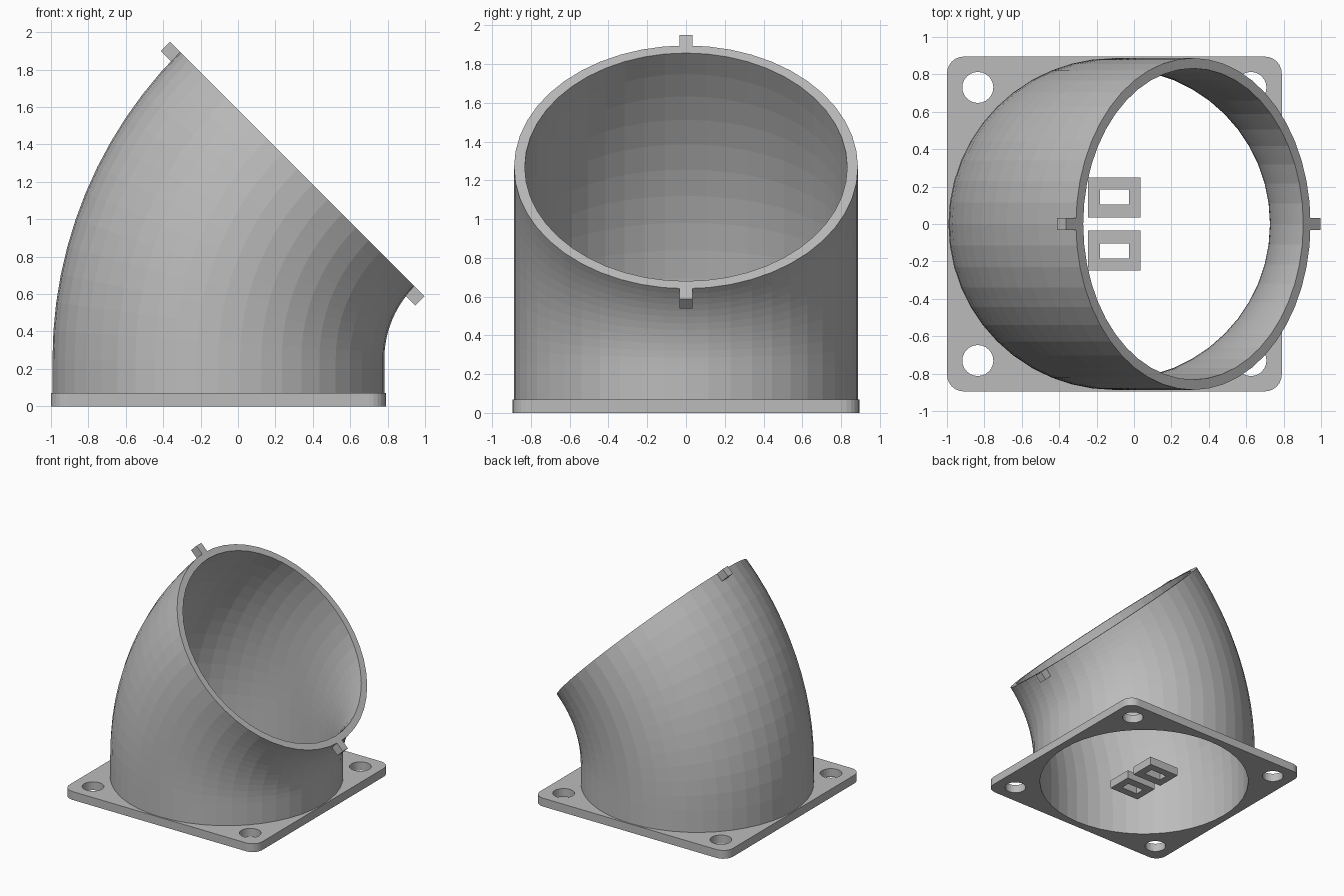
import bpy, bmesh
from math import sin, cos, pi, radians
from mathutils import Vector

if "Cube" in bpy.data.objects:
    bpy.data.objects.remove(bpy.data.objects["Cube"])

CX = -0.105                 # axis of the vertical inlet
R_OUT, R_IN = 0.887, 0.832  # duct wall radii
BEND, Z0 = 1.44, 0.25       # bend radius and height where the bend begins
T = 0.07                    # plate thickness
SIDES, STEPS = 48, 12
END = radians(45)

grey = bpy.data.materials.new("plain grey")
grey.diffuse_color = (0.5, 0.5, 0.5, 1)
grey.use_nodes = True
grey.node_tree.nodes["Principled BSDF"].inputs["Base Color"].default_value = grey.diffuse_color


def add_object(name, mesh):
    ob = bpy.data.objects.new(name, mesh)
    bpy.context.collection.objects.link(ob)
    mesh.materials.clear()
    mesh.materials.append(grey)
    return ob


def circle(x, y, r, n):
    return [(x + r * cos(2 * pi * i / n), y + r * sin(2 * pi * i / n)) for i in range(n)]


def rect(x, y, w, h, r=0.0, n=6):
    """Rectangle outline of half sizes w, h with optional rounded corners."""
    pts = []
    for k, (sx, sy) in enumerate([(1, 1), (-1, 1), (-1, -1), (1, -1)]):
        for i in range(n + 1 if r else 1):
            a = pi / 2 * (k + i / n)
            pts.append((x + sx * (w - r) + r * cos(a), y + sy * (h - r) + r * sin(a)))
    return pts


def flat_part(name, loops):
    """Solid from z=0 to T bounded by the first loop, the others being holes."""
    cu = bpy.data.curves.new(name + "_outline", 'CURVE')
    cu.dimensions, cu.fill_mode, cu.extrude = '2D', 'BOTH', T / 2
    for pts in loops:
        sp = cu.splines.new('POLY')
        sp.points.add(len(pts) - 1)
        for p, (x, y) in zip(sp.points, pts):
            p.co = (x, y, T / 2, 1)
        sp.use_cyclic_u = True
    tmp = bpy.data.objects.new(name + "_tmp", cu)
    bpy.context.collection.objects.link(tmp)
    bpy.context.view_layer.update()
    dg = bpy.context.evaluated_depsgraph_get()
    mesh = bpy.data.meshes.new_from_object(tmp.evaluated_get(dg))
    bpy.data.objects.remove(tmp)
    # 2D curves may drop point z, so settle the part onto the ground
    low = min(v.co.z for v in mesh.vertices)
    for v in mesh.vertices:
        v.co.z -= low
    bm = bmesh.new()
    bm.from_mesh(mesh)
    bmesh.ops.remove_doubles(bm, verts=bm.verts, dist=1e-4)
    bmesh.ops.recalc_face_normals(bm, faces=bm.faces)
    for f in bm.faces:
        f.smooth = False
    bm.to_mesh(mesh)
    bm.free()
    return add_object(name, mesh)


# square mounting flange with duct opening and four bolt holes
bolts = [circle(CX + sx * 0.73, sy * 0.73, 0.083, 24) for sx in (-1, 1) for sy in (-1, 1)]
flat_part("mounting_flange",
          [rect(CX, 0, 0.895, 0.895, 0.09), circle(CX, 0, R_IN, SIDES)] + bolts)

# two small loose rectangular frames
for name, s in (("back_frame", 1), ("front_frame", -1)):
    flat_part(name, [rect(CX, s * 0.142, 0.14, 0.107), rect(CX, s * 0.144, 0.077, 0.04)])


# curved duct: rings swept along a short straight and a 45 degree bend
def station(t):
    u = Vector((cos(t), 0, -sin(t)))
    c = Vector((CX + BEND * (1 - cos(t)), 0, Z0 + BEND * sin(t)))
    return c, u


stations = [(Vector((CX, 0, T)), Vector((1, 0, 0)))]
stations += [station(END * i / STEPS) for i in range(STEPS + 1)]
bm = bmesh.new()


def ring(c, u, r):
    return [bm.verts.new(c + u * x + Vector((0, y, 0))) for x, y in circle(0, 0, r, SIDES)]


# up the outside, across the rim, down the inside and closed underneath
rings = [ring(c, u, R_OUT) for c, u in stations]
rings += [ring(c, u, R_IN) for c, u in reversed(stations)]
for a, b in zip(rings, rings[1:] + rings[:1]):
    for i in range(SIDES):
        j = (i + 1) % SIDES
        bm.faces.new((a[i], a[j], b[j], b[i]))
bmesh.ops.recalc_face_normals(bm, faces=bm.faces)
mesh = bpy.data.meshes.new("elbow_duct")
bm.to_mesh(mesh)
bm.free()
add_object("elbow_duct", mesh)

# locating pegs flush with the slanted rim
c, u = station(END)
n = Vector((sin(END), 0, cos(END)))
for name, s in (("lower_peg", 1), ("upper_peg", -1)):
    bm = bmesh.new()
    bmesh.ops.create_cube(bm, size=1)
    bmesh.ops.scale(bm, vec=(0.1, 0.066, 0.07), verts=bm.verts)
    mesh = bpy.data.meshes.new(name)
    bm.to_mesh(mesh)
    bm.free()
    peg = add_object(name, mesh)
    peg.location = c + u * s * (R_OUT + 0.025) - n * 0.035
    peg.rotation_euler = (0, END, 0)
